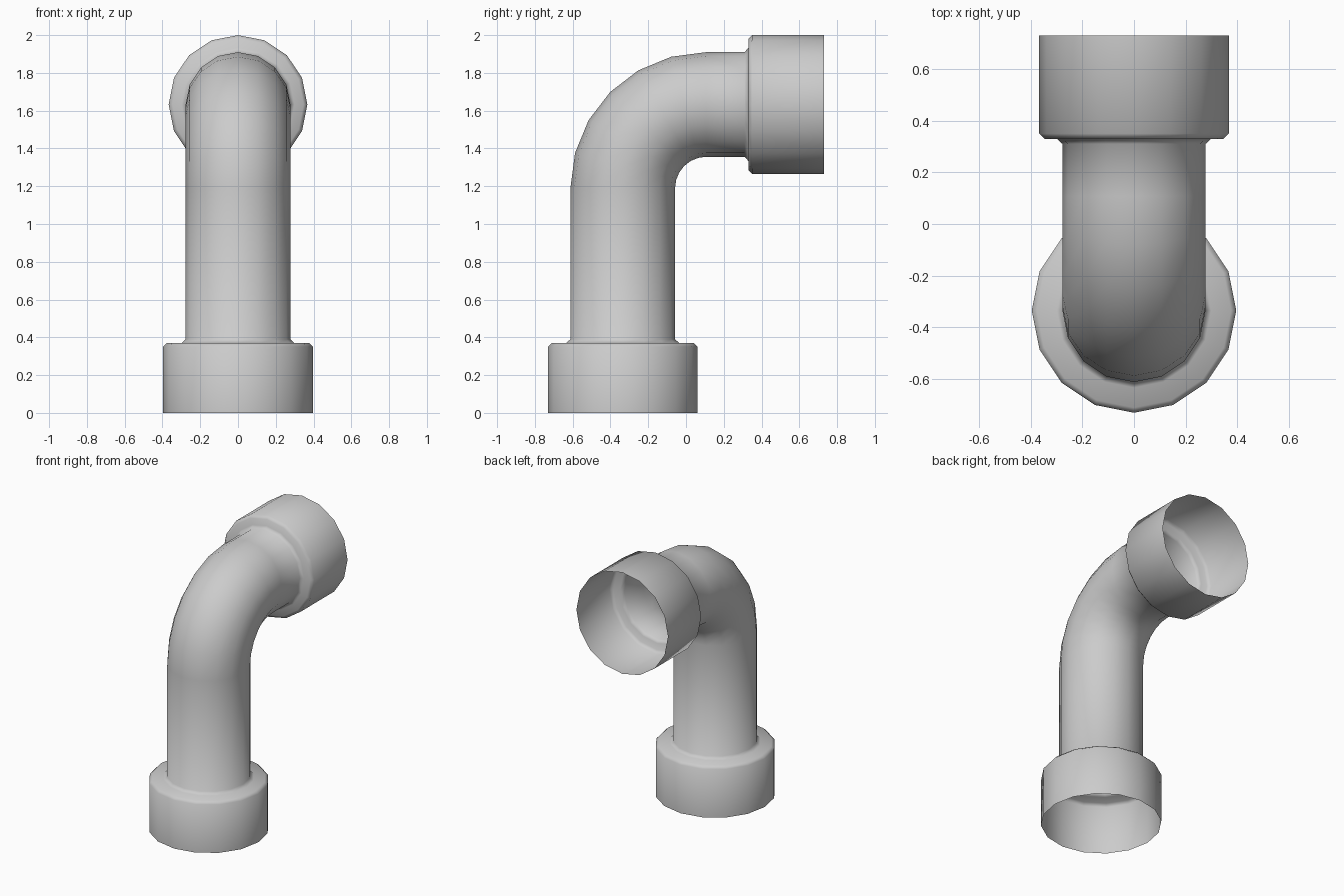
import bpy, bmesh, math

if "Cube" in bpy.data.objects:
    bpy.data.objects.remove(bpy.data.objects["Cube"])

SIDES = 16
BASE_Y, TOP_Z = -0.335, 1.633      # centre lines of the two legs
BEND_R, BEND_Z, PIPE_R = 0.443, 1.19, 0.277
BEND_Y = BASE_Y + BEND_R


def collar(radius, length):
    """Profile of a socket: (distance from open end, radius)."""
    return [(0, radius), (length - 0.02, radius), (length, radius - 0.02),
            (length, PIPE_R + 0.022), (length + 0.02, PIPE_R)]


# stations along the pipe: (y, z, tilt angle, radius)
stations = [(BASE_Y, d, 0, r) for d, r in collar(0.396, 0.37)]
for i in range(7):                 # 90 degree bend
    a = math.radians(15 * i)
    stations.append((BEND_Y - BEND_R * math.cos(a),
                     BEND_Z + BEND_R * math.sin(a), a, PIPE_R))
stations += [(0.73 - d, TOP_Z, math.pi / 2, r)
             for d, r in reversed(collar(0.367, 0.40))]

# sweep rings through the stations into one open-ended skin
bm = bmesh.new()
rings = []
for y, z, tilt, r in stations:
    ring = []
    for k in range(SIDES):
        t = 2 * math.pi * k / SIDES
        u = r * math.sin(t)
        ring.append(bm.verts.new((r * math.cos(t), y + u * math.cos(tilt),
                                  z - u * math.sin(tilt))))
    rings.append(ring)
for lo, hi in zip(rings, rings[1:]):
    for k in range(SIDES):
        n = (k + 1) % SIDES
        bm.faces.new((lo[k], lo[n], hi[n], hi[k]))

mesh = bpy.data.meshes.new("pipe_elbow")
bm.to_mesh(mesh)
bm.free()
pipe = bpy.data.objects.new("pipe_elbow", mesh)
bpy.context.collection.objects.link(pipe)

# smooth shading across sides and chamfers
bpy.context.view_layer.objects.active = pipe
pipe.select_set(True)
bpy.ops.object.shade_smooth_by_angle(angle=math.radians(60))
